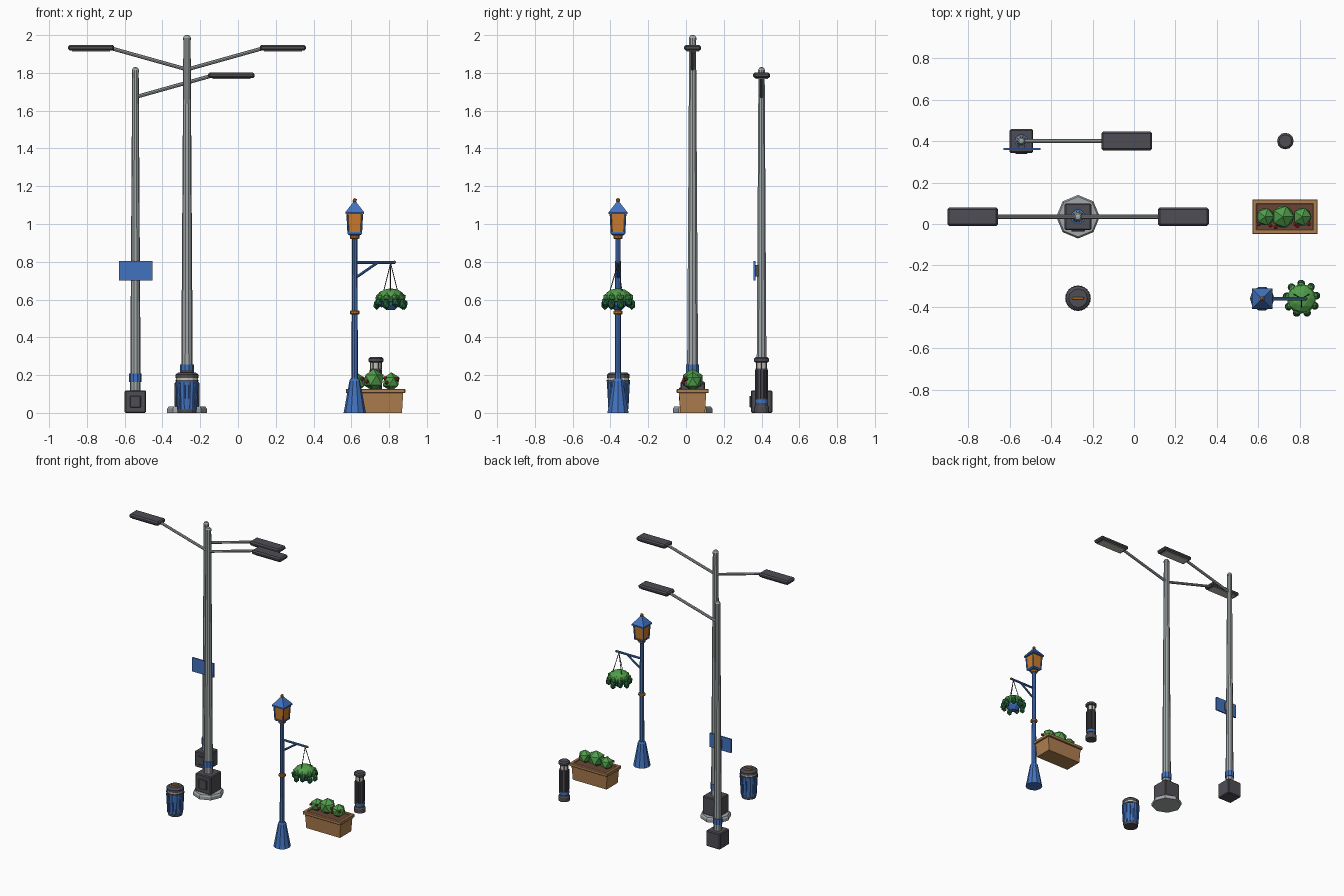
import bpy, bmesh, math
from mathutils import Vector, Matrix

cube = bpy.data.objects.get("Cube")
if cube:
    bpy.data.objects.remove(cube, do_unlink=True)


def material(name, rgb):
    m = bpy.data.materials.new(name)
    m.use_nodes = True
    colour = (*rgb, 1)
    m.diffuse_color = colour
    m.node_tree.nodes["Principled BSDF"].inputs["Base Color"].default_value = colour
    return m


BLUE = material("blue paint", (0.055, 0.17, 0.52))
STEEL = material("pale steel", (0.36, 0.39, 0.40))
DARK = material("dark metal", (0.075, 0.075, 0.09))
ORANGE = material("orange", (0.60, 0.20, 0.025))
WOOD = material("wood", (0.42, 0.21, 0.08))
SOIL = material("soil", (0.14, 0.06, 0.035))
LEAF = material("light leaf", (0.08, 0.34, 0.07))
VINE = material("dark leaf", (0.02, 0.15, 0.05))
RED = material("red flower", (0.45, 0.03, 0.025))
CREAM = material("cream lens", (0.55, 0.53, 0.46))


def add(name, bm, mat):
    bmesh.ops.recalc_face_normals(bm, faces=bm.faces)
    me = bpy.data.meshes.new(name)
    bm.to_mesh(me)
    bm.free()
    me.materials.append(mat)
    ob = bpy.data.objects.new(name, me)
    bpy.context.collection.objects.link(ob)
    return ob


def lathe(name, mat, x, y, profile, sides=12, turn=0.0):
    """Stack rings of (radius, height) into a closed turned shape."""
    bm = bmesh.new()
    rings = []
    for r, z in profile:
        angles = [turn + math.tau * i / sides for i in range(sides)]
        rings.append([bm.verts.new((x + r * math.cos(a), y + r * math.sin(a), z)) for a in angles])
    for lo, hi in zip(rings, rings[1:]):
        for i in range(sides):
            j = (i + 1) % sides
            bm.faces.new((lo[i], lo[j], hi[j], hi[i]))
    bm.faces.new(rings[0])
    bm.faces.new(rings[-1])
    return add(name, bm, mat)


def box(name, mat, centre, size, bevel=0.0, spin=0.0):
    bm = bmesh.new()
    bmesh.ops.create_cube(bm, size=1)
    bmesh.ops.scale(bm, vec=size, verts=bm.verts)
    if bevel:
        bmesh.ops.bevel(bm, geom=bm.edges[:], offset=bevel, segments=1, affect='EDGES')
    bmesh.ops.transform(bm, verts=bm.verts,
                        matrix=Matrix.Translation(centre) @ Matrix.Rotation(spin, 4, 'Z'))
    return add(name, bm, mat)


def rod(name, mat, a, b, r, sides=8):
    a, b = Vector(a), Vector(b)
    bm = bmesh.new()
    bmesh.ops.create_cone(bm, cap_ends=True, segments=sides, radius1=r, radius2=r, depth=(b - a).length)
    turn = (b - a).to_track_quat('Z', 'Y').to_matrix().to_4x4()
    bmesh.ops.transform(bm, verts=bm.verts, matrix=Matrix.Translation((a + b) / 2) @ turn)
    return add(name, bm, mat)


def ball(name, mat, centre, r, detail=1, squash=1.0):
    bm = bmesh.new()
    bmesh.ops.create_icosphere(bm, subdivisions=detail, radius=r)
    bmesh.ops.scale(bm, vec=(1, 1, squash), verts=bm.verts)
    bmesh.ops.translate(bm, vec=centre, verts=bm.verts)
    return add(name, bm, mat)


def square(name, mat, x, y, profile):
    """Four-sided turned shape, given half widths instead of radii."""
    return lathe(name, mat, x, y, [(h * math.sqrt(2), z) for h, z in profile], 4, math.pi / 4)


# Tall street lights
def street_light(tag, x, y, floor, half, height, r, arm_z, sides):
    top = floor + half * 2.08
    box(tag + "_base_box", DARK, (x, y, (floor + top) / 2), (half * 2, half * 2, top - floor), 0.006)
    box(tag + "_access_panel", DARK, (x, y - half, (floor + top) / 2), (half, 0.012, half * 1.1), 0.003)
    lathe(tag + "_pole", STEEL, x, y, [(r, top - 0.01), (r * 0.62, height - 0.025)], 10)
    lathe(tag + "_cap", STEEL, x, y, [(r * 0.68, height - 0.027), (r * 0.68, height - 0.014),
                                      (r * 0.45, height - 0.003), (r * 0.15, height)], 10)
    lathe(tag + "_band", BLUE, x, y, [(r + 0.005, top + 0.046), (r + 0.005, top + 0.09)], 10)
    for s in sides:
        rod(tag + "_arm", STEEL, (x, y, arm_z), (x + s * 0.40, y, arm_z + 0.112), 0.010)
        head = x + s * 0.508
        box(tag + "_lamp_head", DARK, (head, y, arm_z + 0.115), (0.245, 0.09, 0.03), 0.009)
        box(tag + "_lamp_lens", CREAM, (head, y, arm_z + 0.099), (0.20, 0.066, 0.006))


lathe("footing", STEEL, -0.27, 0.035, [(0.105, 0), (0.105, 0.022), (0.097, 0.033)], 8)
street_light("double_light", -0.27, 0.035, 0.03, 0.065, 2.0, 0.031, 1.818, (-1, 1))
street_light("single_light", -0.543, 0.40, 0.0, 0.057, 1.83, 0.028, 1.672, (1,))
box("street_sign", BLUE, (-0.541, 0.362, 0.752), (0.178, 0.010, 0.104))
box("sign_bracket", DARK, (-0.541, 0.374, 0.752), (0.03, 0.02, 0.06))

# Litter bin
BX, BY = -0.27, -0.358
lathe("bin_foot", DARK, BX, BY, [(0.05, 0), (0.052, 0.018)], 12)
lathe("bin_body", BLUE, BX, BY, [(0.050, 0.015), (0.058, 0.165)], 12)
for i in range(12):
    a = math.tau * (i + 0.5) / 12
    d = Vector((math.cos(a), math.sin(a), 0))
    p = Vector((BX, BY, 0))
    rod("bin_rib", BLUE, p + d * 0.049 + Vector((0, 0, 0.02)),
        p + d * 0.057 + Vector((0, 0, 0.163)), 0.006, 6)
lathe("bin_collar", CREAM, BX, BY, [(0.057, 0.162), (0.057, 0.186)], 12)
lathe("bin_rim", DARK, BX, BY, [(0.062, 0.165), (0.062, 0.174)], 12)
lathe("bin_lid", DARK, BX, BY, [(0.060, 0.185), (0.060, 0.203), (0.045, 0.215)], 12)
box("bin_lid_handle", ORANGE, (BX, BY, 0.219), (0.056, 0.014, 0.012), 0.003)

# Lantern post
LX, LY = 0.618, -0.36
lathe("lantern_post_base", BLUE, LX, LY, [(0.059, 0), (0.056, 0.015), (0.028, 0.17), (0.022, 0.182)], 10)
lathe("lantern_post", BLUE, LX, LY, [(0.017, 0.17), (0.014, 0.95)], 8)
for z in (0.525, 0.925):
    lathe("post_ring", ORANGE, LX, LY, [(0.020, z - 0.004), (0.025, z), (0.025, z + 0.012),
                                        (0.020, z + 0.017)], 10)
square("lantern_floor", BLUE, LX, LY, [(0.028, 0.940), (0.038, 0.947), (0.038, 0.957)])
square("lantern_glass", ORANGE, LX, LY, [(0.033, 0.955), (0.039, 1.065)])
for sx in (-1, 1):
    for sy in (-1, 1):
        rod("lantern_frame", BLUE, (LX + sx * 0.034, LY + sy * 0.034, 0.95),
            (LX + sx * 0.040, LY + sy * 0.040, 1.065), 0.005, 6)
square("lantern_roof", BLUE, LX, LY, [(0.050, 1.052), (0.050, 1.062), (0.008, 1.116)])
ball("lantern_finial", ORANGE, (LX, LY, 1.125), 0.013)

# Bracket and hanging basket
HX = 0.808
rod("bracket_arm", BLUE, (LX, LY, 0.797), (0.828, LY, 0.797), 0.008)
rod("bracket_brace", BLUE, (LX, LY, 0.712), (0.735, LY, 0.793), 0.007)
ball("bracket_tip", ORANGE, (0.828, LY, 0.797), 0.010)
for i in range(3):
    a = math.tau * i / 3 + math.radians(30)
    rod("basket_chain", DARK, (HX, LY, 0.792),
        (HX + 0.05 * math.cos(a), LY + 0.05 * math.sin(a), 0.62), 0.0025, 4)
lathe("basket_bowl", BLUE, HX, LY, [(0.022, 0.545), (0.048, 0.57), (0.060, 0.605)], 10)
ball("basket_foliage", LEAF, (HX, LY, 0.615), 0.072, 2, 0.62)
for i in range(9):
    a = math.tau * i / 9 + 0.2
    d = Vector((math.cos(a), math.sin(a), 0))
    p = Vector((HX, LY, 0))
    ball("leaf_clump", LEAF, p + d * 0.062 + Vector((0, 0, 0.612)), 0.022)
    ball("trailing_vine", VINE, p + d * 0.073 + Vector((0, 0, 0.574 + 0.012 * (i % 2))), 0.021, 1, 1.4)

# Flower planter
PX, PY = 0.728, 0.035


def slab(name, mat, levels):
    """Rectangular stack of (half length, half depth, height) levels."""
    bm = bmesh.new()
    rings = [[bm.verts.new((PX + sx * hx, PY + sy * hy, z))
              for sx, sy in ((-1, -1), (1, -1), (1, 1), (-1, 1))] for hx, hy, z in levels]
    for lo, hi in zip(rings, rings[1:]):
        for i in range(4):
            j = (i + 1) % 4
            bm.faces.new((lo[i], lo[j], hi[j], hi[i]))
    bm.faces.new(rings[0])
    bm.faces.new(rings[-1])
    add(name, bm, mat)


slab("planter_body", WOOD, [(0.140, 0.066, 0), (0.147, 0.072, 0.11)])
slab("planter_soil", SOIL, [(0.14, 0.066, 0.10), (0.14, 0.066, 0.119)])
for s in (-1, 1):
    box("planter_long_rim", WOOD, (PX, PY + s * 0.073, 0.116), (0.315, 0.022, 0.023), 0.003)
    box("planter_short_rim", WOOD, (PX + s * 0.1465, PY, 0.116), (0.022, 0.166, 0.023), 0.003)
for dx, r, z in ((-0.095, 0.048, 0.162), (-0.010, 0.060, 0.174), (0.083, 0.050, 0.165)):
    ball("shrub", LEAF, (PX + dx, PY, z), r)
for dx, dy, z in ((-0.125, -0.035, 0.17), (-0.07, -0.043, 0.18), (-0.045, -0.05, 0.165),
                  (0.05, -0.035, 0.185), (0.06, -0.045, 0.16), (0.115, -0.035, 0.178)):
    ball("flower", RED, (PX + dx, PY + dy, z), 0.011)

# Bollard
CX, CY = 0.73, 0.40
lathe("bollard_base", DARK, CX, CY, [(0.040, 0), (0.040, 0.03), (0.034, 0.04)], 12)
lathe("bollard_shaft", DARK, CX, CY, [(0.031, 0.035), (0.031, 0.235)], 12)
for i in range(12):
    a = math.tau * (i + 0.5) / 12
    x, y = CX + 0.031 * math.cos(a), CY + 0.031 * math.sin(a)
    rod("bollard_rib", DARK, (x, y, 0.075), (x, y, 0.228), 0.004, 6)
lathe("bollard_band", BLUE, CX, CY, [(0.035, 0.052), (0.035, 0.070)], 12)
lathe("bollard_lens", CREAM, CX, CY, [(0.029, 0.230), (0.029, 0.275)], 12)
for i in range(6):
    a = math.tau * i / 6
    x, y = CX + 0.029 * math.cos(a), CY + 0.029 * math.sin(a)
    rod("lens_guard", DARK, (x, y, 0.23), (x, y, 0.275), 0.003, 6)
lathe("bollard_cap", DARK, CX, CY, [(0.034, 0.268), (0.040, 0.273), (0.040, 0.287), (0.030, 0.296)], 12)
